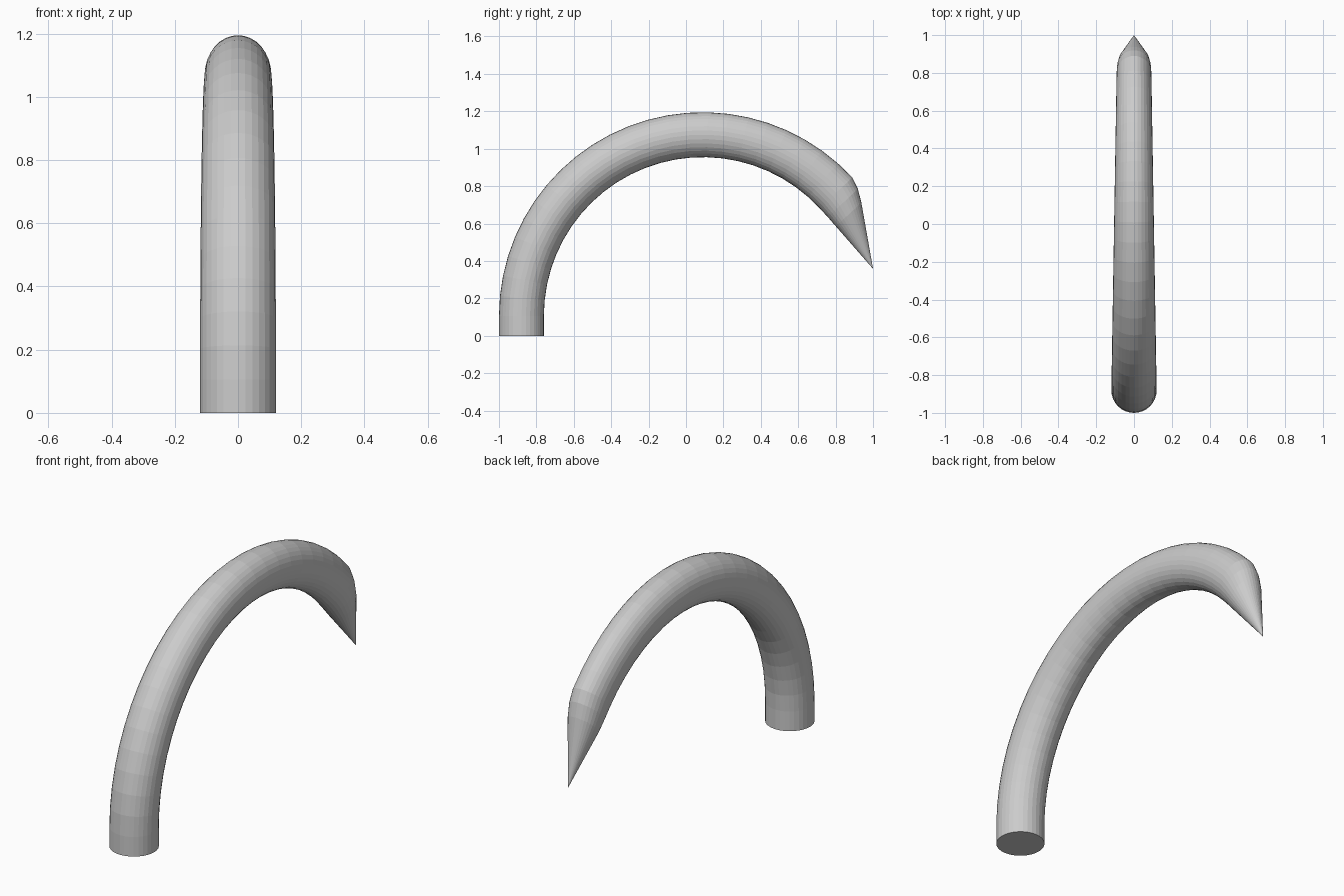
import bpy, bmesh
from math import sin, cos, pi, radians
from mathutils import Vector

if "Cube" in bpy.data.objects:
    bpy.data.objects.remove(bpy.data.objects["Cube"])

SIDES, STEPS = 32, 24
R, T = 0.97, 0.12                 # arc radius, tube radius
CY, CZ = 0.09, 0.105              # arc centre
END = radians(42.8)

bm = bmesh.new()


def half_width(y):
    return 0.12 - 0.0167 * (y + 0.88)


def ring(y, z, angle, depth, width):
    """Elliptical section whose depth axis points along angle in the YZ plane."""
    out = []
    for i in range(SIDES):
        a = 2 * pi * i / SIDES
        d = depth * cos(a)
        out.append(bm.verts.new((width * sin(a), y + d * cos(angle), z + d * sin(angle))))
    return out


# Straight foot, then the curved shaft, narrowing sideways
rings = [ring(-0.88, 0, pi, T, 0.12)]
for i in range(STEPS + 1):
    a = pi + (END - pi) * i / STEPS
    y = CY + R * cos(a)
    rings.append(ring(y, CZ + R * sin(a), a, T, half_width(y)))

# Bevelled shoulder leading to the point: distance along, outer and inner radius, width
for along, outer, inner, width in ((0.065, 1.07, 0.85, 0.089), (0.131, 1.034, 0.848, 0.08)):
    mid = (outer + inner) / 2
    y = CY + mid * cos(END) + along * sin(END)
    z = CZ + mid * sin(END) - along * cos(END)
    rings.append(ring(y, z, END, (outer - inner) / 2, width))

for lo, hi in zip(rings, rings[1:]):
    for i in range(SIDES):
        j = (i + 1) % SIDES
        bm.faces.new((lo[i], lo[j], hi[j], hi[i]))

# Sharp tip and flat base
tip = bm.verts.new(Vector((0, 1.0, 0.358)))
for i in range(SIDES):
    bm.faces.new((rings[-1][i], rings[-1][(i + 1) % SIDES], tip))
bm.faces.new(rings[0])
bmesh.ops.recalc_face_normals(bm, faces=bm.faces[:])

mesh = bpy.data.meshes.new("curved_hook")
bm.to_mesh(mesh)
bm.free()
hook = bpy.data.objects.new("curved_hook", mesh)
bpy.context.collection.objects.link(hook)
